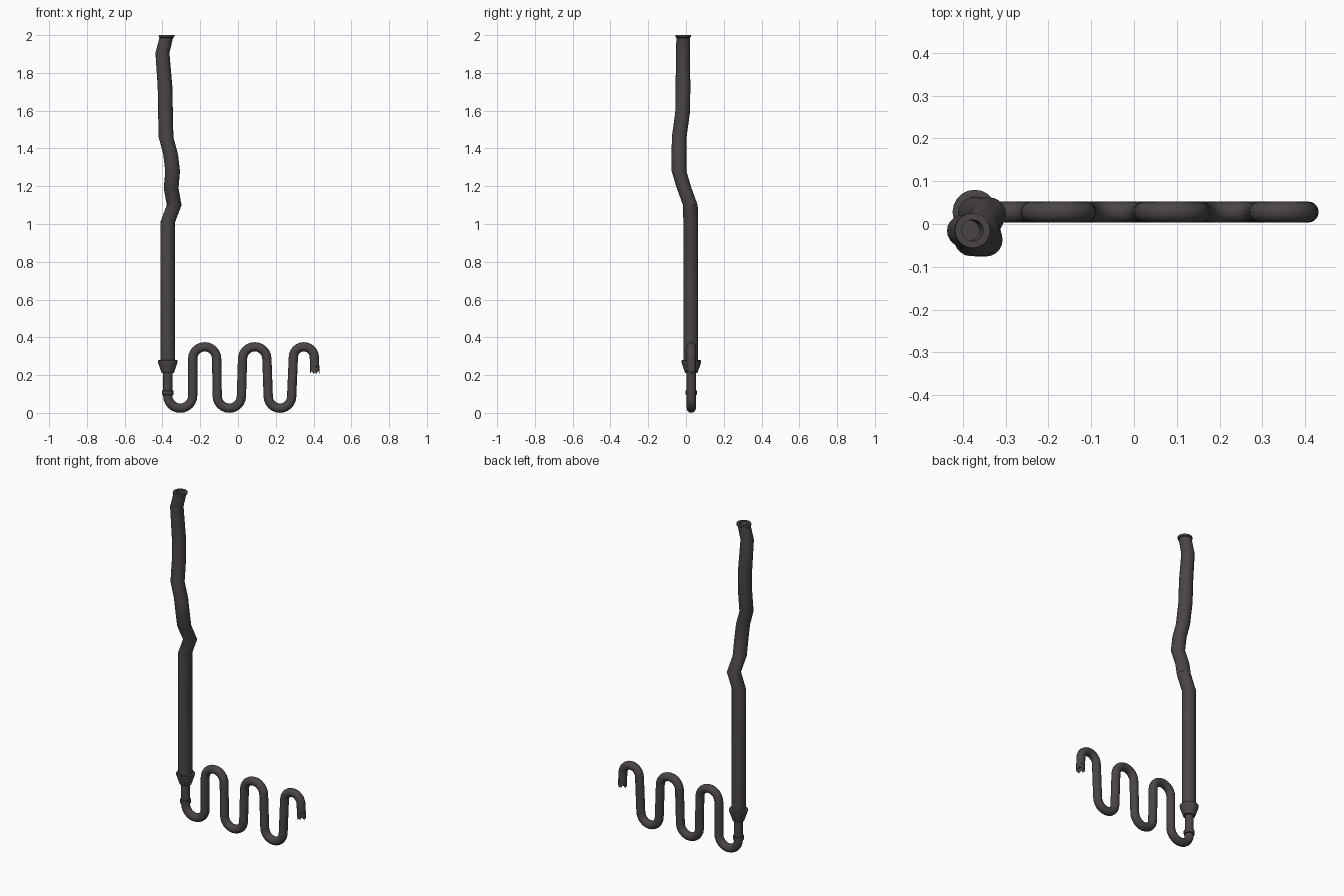
import bpy, bmesh, math
from mathutils import Vector

if "Cube" in bpy.data.objects:
    bpy.data.objects.remove(bpy.data.objects["Cube"])

iron = bpy.data.materials.new("dark_iron")
iron.diffuse_color = (0.07, 0.06, 0.06, 1)
iron.use_nodes = True
iron.node_tree.nodes["Principled BSDF"].inputs["Base Color"].default_value = iron.diffuse_color
Y = 0.028          # depth of the coil and lower pipe
SIDES = 20


def sweep(name, path, radii, level=False, end_offsets=None, caps=(True, True)):
    """Tube along a path; level keeps rings horizontal."""
    pts = [Vector(p) for p in path]
    bm = bmesh.new()
    rings = []
    for i, p in enumerate(pts):
        if level:
            n = Vector((0, 0, 1))
        else:
            a, b = pts[max(i - 1, 0)], pts[min(i + 1, len(pts) - 1)]
            n = (b - a).normalized()
        v = Vector((0, 1, 0))
        u = v.cross(n).normalized()
        ring = []
        for k in range(SIDES):
            t = 2 * math.pi * k / SIDES
            ring.append(bm.verts.new(p + radii[i] * (math.cos(t) * u + math.sin(t) * v)))
        rings.append(ring)
    if end_offsets:
        for k, vert in enumerate(rings[-1]):
            vert.co.z += end_offsets[k % len(end_offsets)]
    for r0, r1 in zip(rings, rings[1:]):
        for k in range(SIDES):
            j = (k + 1) % SIDES
            bm.faces.new((r0[k], r0[j], r1[j], r1[k]))
    if caps[0]:
        bm.faces.new(rings[0][::-1])
    if caps[1]:
        last = bm.faces.new(rings[-1])
        if end_offsets:   # hollow mouth of the broken end
            inner = bmesh.ops.inset_individual(bm, faces=[last], thickness=0.006)
            for vert in last.verts:
                vert.co.z += 0.03
    bmesh.ops.recalc_face_normals(bm, faces=bm.faces)
    mesh = bpy.data.meshes.new(name)
    bm.to_mesh(mesh)
    bm.free()
    mesh.materials.append(iron)
    ob = bpy.data.objects.new(name, mesh)
    bpy.context.collection.objects.link(ob)
    bpy.ops.object.select_all(action='DESELECT')
    ob.select_set(True)
    bpy.context.view_layer.objects.active = ob
    bpy.ops.object.shade_smooth_by_angle(angle=math.radians(30))
    return ob


# serpentine coil: alternating bottom and top bends
bends = [(-0.372, -0.240), (-0.240, -0.113), (-0.110, 0.018),
         (0.024, 0.153), (0.160, 0.284), (0.293, 0.404)]
path = [(-0.372, Y, 0.11)]
for i, (x0, x1) in enumerate(bends):
    r = (x1 - x0) / 2
    s = -1 if i % 2 == 0 else 1
    cz = 0.025 + r if s < 0 else 0.35 - r
    for k in range(13):
        t = math.pi * k / 12
        path.append(((x0 + x1) / 2 - r * math.cos(t), Y, cz + s * r * math.sin(t)))
path.append((0.407, Y, 0.215))
sweep("coil_pipe", path, [0.0245] * len(path),
      end_offsets=[0.0, -0.009, 0.004, 0.009, -0.004])

# joint between coil and standing pipe: collar, neck and flared socket
profile = [(0.095, 0.025), (0.097, 0.030), (0.117, 0.030), (0.119, 0.024),
           (0.212, 0.024), (0.212, 0.033), (0.268, 0.052), (0.278, 0.052), (0.28, 0.040)]
sweep("socket_joint", [(-0.372, Y, z) for z, _ in profile],
      [r for _, r in profile], level=True)

# standing pipe with dented upper length, ending in a lipped hollow mouth
stack = [(-0.372, 0.025, 0.27), (-0.372, 0.025, 1.01), (-0.338, 0.023, 1.10),
         (-0.354, -0.010, 1.19), (-0.346, -0.037, 1.28), (-0.357, -0.037, 1.37),
         (-0.381, -0.036, 1.46), (-0.384, -0.018, 1.59), (-0.386, -0.016, 1.72),
         (-0.400, -0.016, 1.905), (-0.380, -0.015, 1.986), (-0.379, -0.015, 1.99),
         (-0.377, -0.015, 2.0), (-0.377, -0.015, 2.0), (-0.385, -0.015, 1.96)]
sweep("standing_pipe", stack, [0.039] * 9 + [0.037, 0.036, 0.041, 0.041, 0.025, 0.024],
      level=True)
